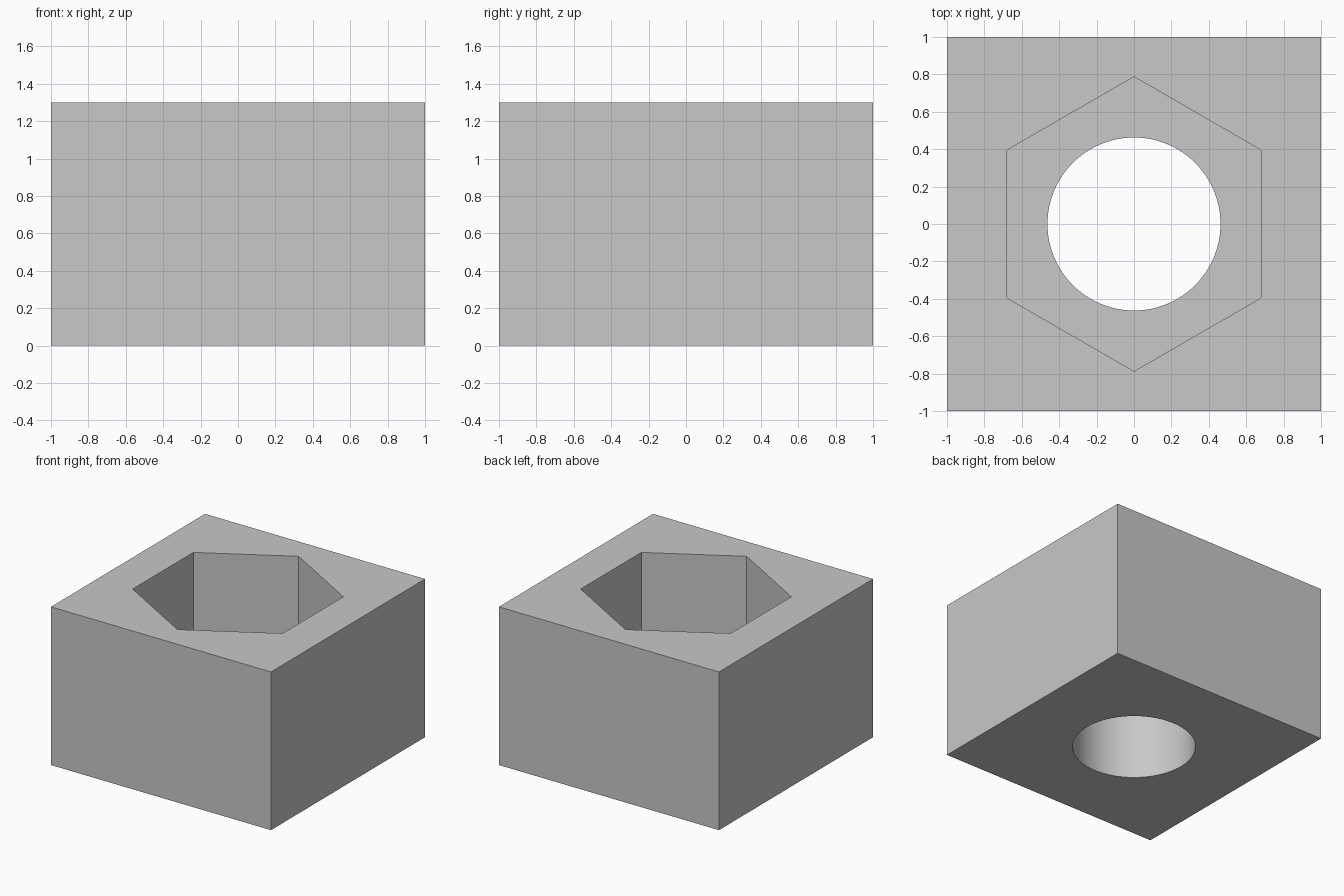
import bpy
import math

default = bpy.data.objects.get("Cube")
if default:
    bpy.data.objects.remove(default, do_unlink=True)

HEIGHT = 1.3
FLOOR = 0.59          # level where the hexagonal pocket stops
HEX_RADIUS = 0.787
BORE_RADIUS = 0.4625

grey = bpy.data.materials.new("plain grey")
grey.use_nodes = True
colour = (0.58, 0.58, 0.58, 1)
grey.diffuse_color = colour
grey.node_tree.nodes["Principled BSDF"].inputs["Base Color"].default_value = colour


def prism(name, sides, radius, bottom, top):
    """Upright prism used as a cutter, with a corner on the y axis."""
    bpy.ops.mesh.primitive_cylinder_add(
        vertices=sides, radius=radius, depth=top - bottom,
        location=(0, 0, (bottom + top) / 2))
    cutter = bpy.context.object
    cutter.name = name
    cutter.hide_render = True
    return cutter


# Square block
bpy.ops.mesh.primitive_cube_add(size=1, location=(0, 0, HEIGHT / 2))
block = bpy.context.object
block.name = "block"
block.scale = (2, 2, HEIGHT)
bpy.ops.object.transform_apply(location=True, rotation=False, scale=True)
block.data.materials.append(grey)

# Hexagonal pocket from the top, round bore through the bottom
cutters = [
    prism("hex_pocket_cutter", 6, HEX_RADIUS, FLOOR, HEIGHT + 0.2),
    prism("round_bore_cutter", 96, BORE_RADIUS, -0.2, HEIGHT + 0.1),
]
bpy.ops.object.select_all(action="DESELECT")
block.select_set(True)
bpy.context.view_layer.objects.active = block
for cutter in cutters:
    cut = block.modifiers.new(cutter.name, "BOOLEAN")
    cut.operation = "DIFFERENCE"
    cut.solver = "EXACT"
    cut.object = cutter
    bpy.ops.object.modifier_apply(modifier=cut.name)
    bpy.data.objects.remove(cutter, do_unlink=True)

# Smooth bore wall, sharp block and pocket edges
bpy.ops.object.shade_smooth_by_angle(angle=math.radians(30))
